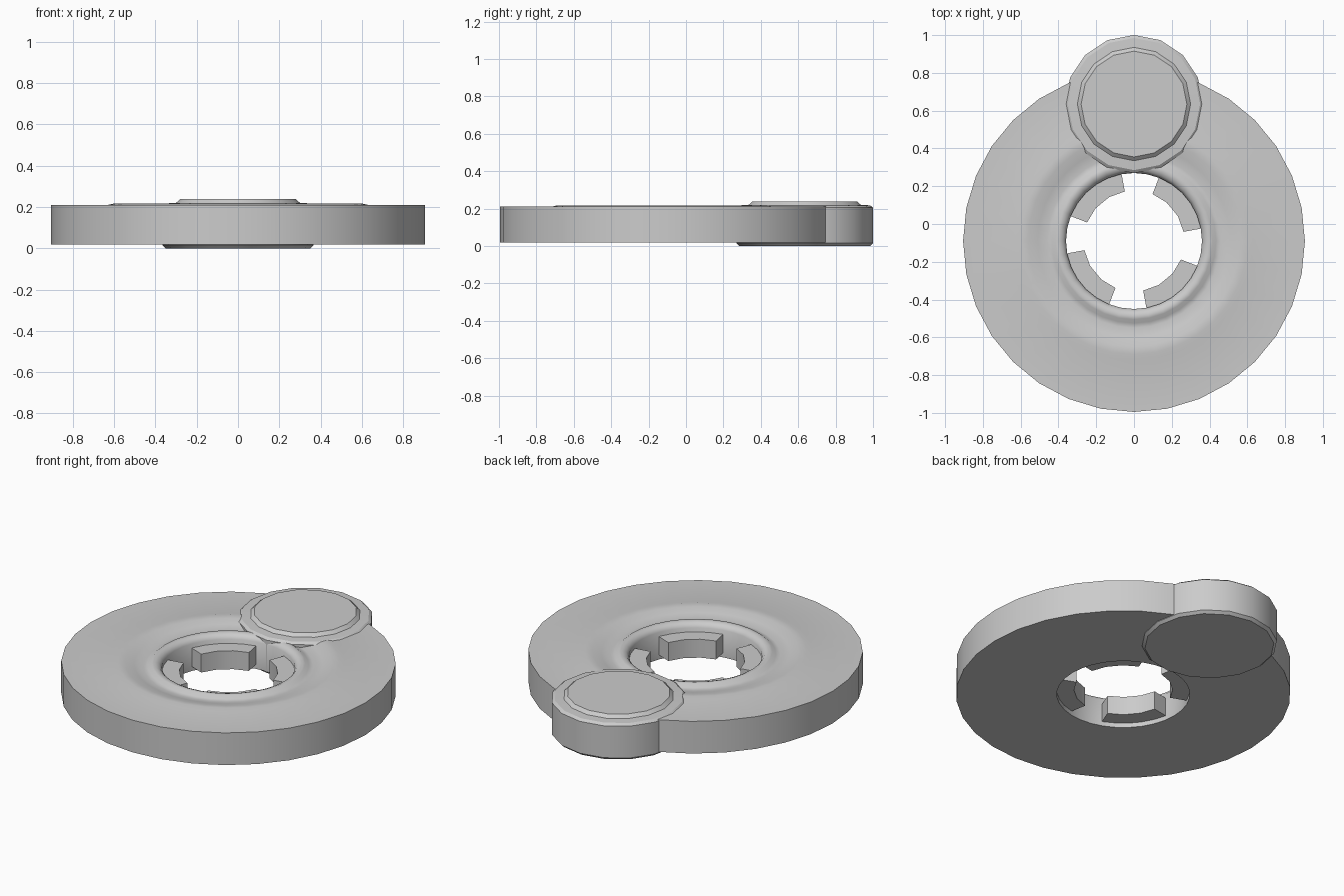
import bpy, bmesh
from math import cos, sin, radians, pi

if "Cube" in bpy.data.objects:
    bpy.data.objects.remove(bpy.data.objects["Cube"])

RING_Y, PAD_Y = -0.09, 0.635


def finish(name, bm, y, angle):
    bmesh.ops.recalc_face_normals(bm, faces=bm.faces)
    mesh = bpy.data.meshes.new(name)
    bm.to_mesh(mesh)
    bm.free()
    ob = bpy.data.objects.new(name, mesh)
    ob.location.y = y
    bpy.context.collection.objects.link(ob)
    bpy.ops.object.select_all(action='DESELECT')
    ob.select_set(True)
    bpy.context.view_layer.objects.active = ob
    bpy.ops.object.shade_smooth_by_angle(angle=radians(angle))
    return ob


def lathe(name, profile, sides, y, solid=False, angle=30):
    """Spin (radius, z) points; a solid gets end caps, otherwise the profile loops."""
    bm = bmesh.new()
    rings = [[bm.verts.new((r * cos(2 * pi * i / sides), r * sin(2 * pi * i / sides), z))
              for i in range(sides)] for r, z in profile]
    pairs = list(zip(rings, rings[1:]))
    if solid:
        bm.faces.new(rings[0])
        bm.faces.new(rings[-1])
    else:
        pairs.append((rings[-1], rings[0]))
    for a, b in pairs:
        for i in range(sides):
            j = (i + 1) % sides
            bm.faces.new((a[i], a[j], b[j], b[i]))
    return finish(name, bm, y, angle)


# Main ring: flat rim, soft roll, shallow groove and raised lip round the hole
lathe("ring_body", [(0.905, 0.018), (0.905, 0.21), (0.63, 0.21), (0.60, 0.217),
                    (0.56, 0.213), (0.51, 0.20), (0.46, 0.188), (0.435, 0.192),
                    (0.415, 0.207), (0.395, 0.208), (0.375, 0.20), (0.36, 0.18),
                    (0.36, 0.018)], 32, RING_Y, angle=45)

# Round pad overlapping the rim, with chamfered base and stepped cap
lathe("round_pad", [(0.35, 0.0), (0.366, 0.015), (0.366, 0.205), (0.35, 0.217),
                    (0.30, 0.22), (0.28, 0.238)], 16, PAD_Y, solid=True, angle=25)

# Four tabs inside the hole
bm = bmesh.new()
for k in range(4):
    mid = 39.5 + 90 * k
    steps = [radians(mid + d) for d in (-29, -10, 10, 29)]
    outline = [(0.267 * cos(a), 0.267 * sin(a)) for a in steps]
    outline += [(0.365 * cos(a), 0.365 * sin(a)) for a in reversed(steps)]
    base = bm.faces.new([bm.verts.new((x, y, 0.045)) for x, y in outline])
    top = bmesh.ops.extrude_face_region(bm, geom=[base])["geom"]
    bmesh.ops.translate(bm, vec=(0, 0, 0.11),
                        verts=[v for v in top if isinstance(v, bmesh.types.BMVert)])
finish("hole_tabs", bm, RING_Y, 30)
